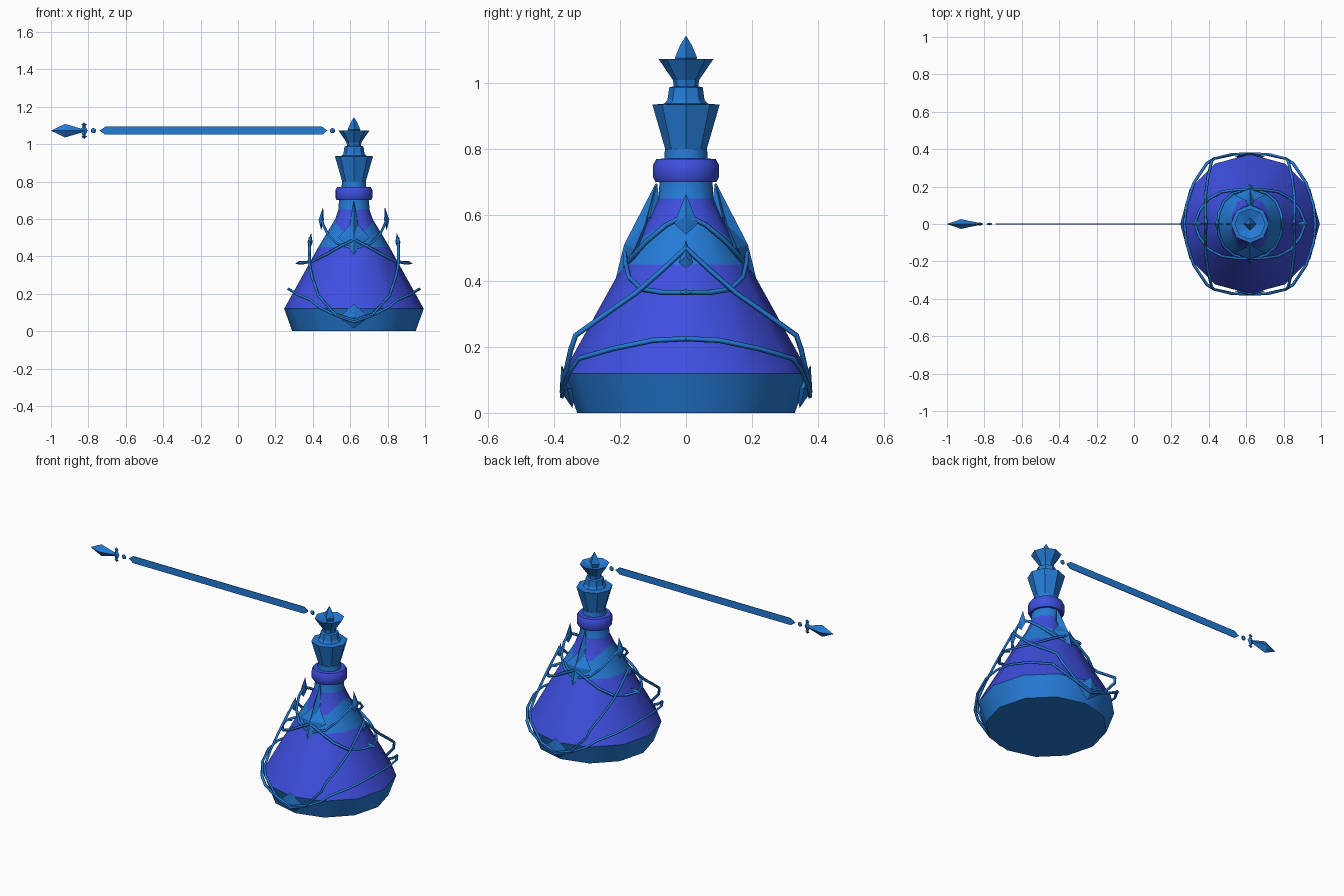
import bpy, bmesh, math
from mathutils import Vector

if "Cube" in bpy.data.objects:
    bpy.data.objects.remove(bpy.data.objects["Cube"])

CX = 0.62  # bottle axis


def material(name, rgb):
    m = bpy.data.materials.new(name)
    m.diffuse_color = (*rgb, 1)
    m.use_nodes = True
    m.node_tree.nodes["Principled BSDF"].inputs["Base Color"].default_value = m.diffuse_color
    return m


BLUE = material("bright_blue", (0.018, 0.20, 0.68))
VIOLET = material("violet_blue", (0.048, 0.078, 0.74))


def finish(name, bm, mats, smooth=False):
    bmesh.ops.recalc_face_normals(bm, faces=bm.faces)
    me = bpy.data.meshes.new(name)
    bm.to_mesh(me)
    bm.free()
    for m in mats:
        me.materials.append(m)
    ob = bpy.data.objects.new(name, me)
    bpy.context.collection.objects.link(ob)
    if smooth:
        bpy.ops.object.select_all(action='DESELECT')
        ob.select_set(True)
        bpy.context.view_layer.objects.active = ob
        bpy.ops.object.shade_smooth_by_angle(angle=math.radians(31))
    return ob


def lathe(name, profile, sides, mats=(BLUE,), bands=None, smooth=False, turn=0.0):
    """Closed turned body; a profile entry may be a function of the angle."""
    bm = bmesh.new()
    rings = []
    for p in profile:
        ring = []
        for i in range(sides):
            a = 2 * math.pi * i / sides + turn
            r, z = p(a) if callable(p) else p
            ring.append(bm.verts.new((CX + r * math.cos(a), r * math.sin(a), z)))
        rings.append(ring)
    for k in range(len(rings) - 1):
        for i in range(sides):
            j = (i + 1) % sides
            f = bm.faces.new((rings[k][i], rings[k][j], rings[k + 1][j], rings[k + 1][i]))
            f.material_index = bands[k] if bands else 0
    bm.faces.new(rings[0])
    bm.faces.new(rings[-1])
    return finish(name, bm, mats, smooth)


def faceted(name, outline, front, back):
    """Outline loop with a raised point on each side."""
    bm = bmesh.new()
    vs = [bm.verts.new(p) for p in outline]
    for c in (front, back):
        v = bm.verts.new(c)
        for i in range(len(vs)):
            bm.faces.new((vs[i], vs[(i + 1) % len(vs)], v))
    return finish(name, bm, (BLUE,))


def wire(name, pts, radius=0.008):
    """Thin square strand through points, repeated in all four quadrants."""
    cu = bpy.data.curves.new(name, 'CURVE')
    cu.dimensions = '3D'
    cu.bevel_depth = radius
    cu.bevel_resolution = 0
    cu.use_fill_caps = True
    for sx in (1, -1):
        for sy in (1, -1):
            s = cu.splines.new('POLY')
            s.points.add(len(pts) - 1)
            for q, (x, y, z) in zip(s.points, pts):
                q.co = (CX + sx * x, sy * y, z, 1)
    cu.materials.append(BLUE)
    ob = bpy.data.objects.new(name, cu)
    bpy.context.collection.objects.link(ob)
    bpy.ops.object.select_all(action='DESELECT')
    ob.select_set(True)
    bpy.context.view_layer.objects.active = ob
    bpy.ops.object.convert(target='MESH')


# Bottle: blue foot, violet body, blue band with a wavy top edge, violet shoulder, blue neck
def wave(a):
    z = 0.56 + 0.04 * math.cos(2 * a)
    return 0.19 - 0.6 * (z - 0.45), z


lathe("bottle", [(0.33, 0), (0.373, 0.12), (0.19, 0.45), wave, (0.083, 0.65), (0.08, 0.71)],
      12, (BLUE, VIOLET), [0, 1, 0, 1, 0], smooth=True)

# Neck ring and stopper
lathe("neck_ring", [(0.08, 0.70), (0.092, 0.70), (0.10, 0.715), (0.10, 0.752),
                    (0.09, 0.77), (0.06, 0.772)], 16, (VIOLET,), smooth=True)
lathe("stopper_collar", [(0.055, 0.765), (0.066, 0.77), (0.064, 0.80), (0.055, 0.80)], 12, smooth=True)
lathe("stopper_cup", [(0.06, 0.79), (0.102, 0.935), (0.066, 0.938), (0.056, 0.95),
                      (0.051, 0.987), (0.04, 0.99)], 8)
lathe("stopper_crown", [(0.036, 0.985), (0.04, 1.01), (0.083, 1.073), (0.03, 1.055)], 8)
lathe("stopper_spike", [(0.02, 1.05), (0.034, 1.077), (0.018, 1.115), (0.001, 1.143)], 4)

# Wire cage strands, listed for one quadrant as offsets from the bottle axis
wire("lower_loop", [(0.35, 0, 0.225), (0.34, 0.10, 0.22), (0.30, 0.22, 0.195), (0.23, 0.325, 0.165),
                    (0.19, 0.35, 0.13), (0.09, 0.372, 0.08), (0, 0.376, 0.05)])
wire("tall_strand", [(0.235, 0, 0.50), (0.238, 0.07, 0.435), (0.238, 0.15, 0.365), (0.225, 0.25, 0.295),
                     (0.205, 0.335, 0.235), (0.19, 0.35, 0.19), (0.10, 0.372, 0.09), (0, 0.376, 0.06)])
wire("middle_loop", [(0.295, 0, 0.365), (0.27, 0.07, 0.365), (0.22, 0.135, 0.375),
                     (0.15, 0.172, 0.41), (0.07, 0.183, 0.455), (0, 0.185, 0.49)])
wire("upper_loop", [(0.175, 0, 0.60), (0.165, 0.06, 0.57), (0.14, 0.12, 0.52),
                    (0.09, 0.165, 0.47), (0, 0.19, 0.44)])

# Leaf tips where the strands meet on the sides
for sx, side in ((1, "right"), (-1, "left")):
    for nm, r, lo, mid, hi, w, lean in (("upper_leaf", 0.175, 0.54, 0.595, 0.665, 0.036, -0.01),
                                        ("tall_leaf", 0.235, 0.44, 0.475, 0.525, 0.022, -0.006)):
        x = CX + sx * r
        faceted(f"{nm}_{side}", [(x + sx * lean, 0, hi), (x, w, mid - 0.02), (x, 0, lo), (x, -w, mid - 0.02)],
                (x + sx * 0.014, 0, mid), (x - sx * 0.014, 0, mid))
    # Outward spur of the middle loop
    x = CX + sx * 0.295
    faceted(f"middle_spur_{side}", [(x + sx * 0.018, 0, 0.36), (x, 0.02, 0.365), (x - sx * 0.05, 0, 0.375),
                                    (x, -0.02, 0.365)], (x, 0, 0.376), (x, 0, 0.357))

# Leaning four-point stars and foot gems on the front and back
half = [(0.022, 0.125, 0.57), (0.085, 0.155, 0.50), (0.03, 0.18, 0.455)]
for sy, side in ((-1, "front"), (1, "back")):
    loop = [(0, 0.09, 0.70)] + half + [(0, 0.22, 0.38)] + [(-x, y, z) for x, y, z in reversed(half)]
    faceted(f"star_{side}", [(CX + x, sy * y, z) for x, y, z in loop],
            (CX, sy * 0.188, 0.51), (CX, sy * 0.13, 0.50))
    faceted(f"star_point_{side}", [(CX, sy * 0.088, 0.70), (CX + 0.02, sy * 0.11, 0.595),
                                   (CX, sy * 0.10, 0.56), (CX - 0.02, sy * 0.11, 0.595)],
            (CX, sy * 0.127, 0.585), (CX, sy * 0.075, 0.60))
    faceted(f"foot_gem_{side}", [(CX, sy * 0.378, 0.145), (CX + 0.08, sy * 0.36, 0.075),
                                 (CX, sy * 0.345, 0.015), (CX - 0.08, sy * 0.36, 0.075)],
            (CX, sy * 0.383, 0.07), (CX, sy * 0.33, 0.07))

# Long flat bar with pointed ends, floating beside the stopper
Z = 1.072
bm = bmesh.new()
shape = [(-0.74, 0), (-0.71, 0.021), (0.45, 0.021), (0.478, 0), (0.45, -0.021), (-0.71, -0.021)]
f = bm.faces.new([bm.verts.new((x, -0.002, Z + z)) for x, z in shape])
ext = bmesh.ops.extrude_face_region(bm, geom=[f])
bmesh.ops.translate(bm, verts=[v for v in ext["geom"] if isinstance(v, bmesh.types.BMVert)], vec=(0, 0.004, 0))
finish("long_bar", bm, (BLUE,))


def pendant(name, x0, xm, x1, hy, hz):
    """Eight-sided-face gem along the bar axis."""
    faceted(name, [(x0, 0, Z), (xm, 0, Z + hz), (x1, 0, Z), (xm, 0, Z - hz)], (xm, -hy, Z), (xm, hy, Z))


# Beads, blade and cross guard at the bar ends
for nm, x in (("inner_bead", 0.505), ("outer_bead", -0.773)):
    bm = bmesh.new()
    bmesh.ops.create_uvsphere(bm, u_segments=8, v_segments=6, radius=0.014)
    for v in bm.verts:
        v.co = Vector((v.co.x + x, v.co.y * 0.5, v.co.z + Z))
    finish(nm, bm, (BLUE,))
pendant("blade", -1.0, -0.925, -0.80, 0.026, 0.036)
pendant("cross_guard", -0.842, -0.823, -0.805, 0.009, 0.043)
for s, nm in ((1, "upper"), (-1, "lower")):
    z = Z + s * 0.032
    faceted(f"guard_knob_{nm}", [(-0.838, 0, z), (-0.823, 0, z + 0.012), (-0.808, 0, z), (-0.823, 0, z - 0.012)],
            (-0.823, -0.007, z), (-0.823, 0.007, z))
